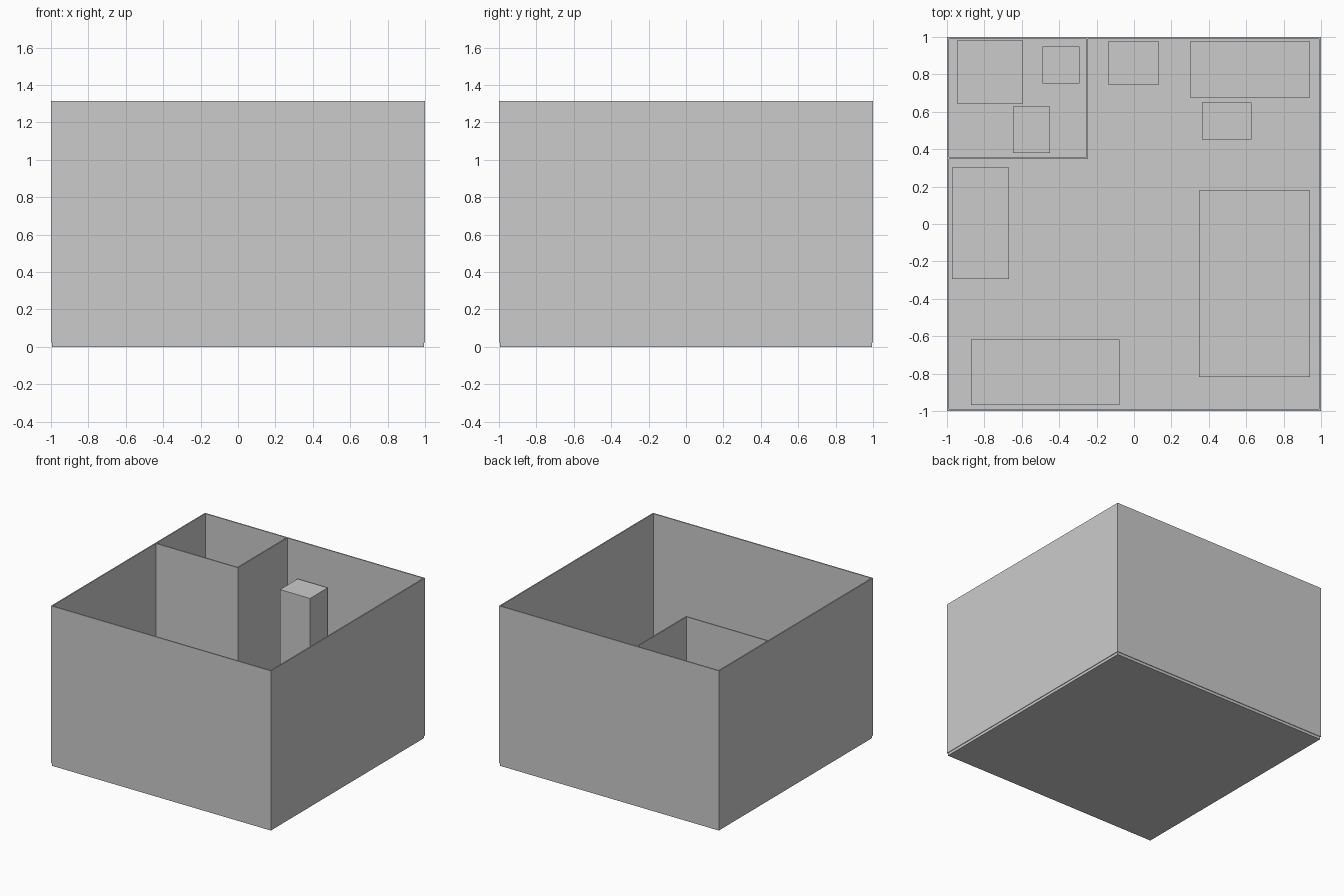
import bpy
import bmesh

if "Cube" in bpy.data.objects:
    bpy.data.objects.remove(bpy.data.objects["Cube"])

# One neutral grey for the whole model
grey = bpy.data.materials.new("plain_grey")
grey.diffuse_color = (0.6, 0.6, 0.6, 1.0)
grey.use_nodes = True
grey.node_tree.nodes["Principled BSDF"].inputs["Base Color"].default_value = grey.diffuse_color

FLOOR = 0.022   # top of the floor slab
TOP = 1.315     # top of the walls
T = 0.01        # wall thickness


def box(name, x0, x1, y0, y1, z0, z1):
    """Axis-aligned box between the given limits."""
    bm = bmesh.new()
    bmesh.ops.create_cube(bm, size=1.0)
    for v in bm.verts:
        v.co.x = x1 if v.co.x > 0 else x0
        v.co.y = y1 if v.co.y > 0 else y0
        v.co.z = z1 if v.co.z > 0 else z0
    mesh = bpy.data.meshes.new(name)
    bm.to_mesh(mesh)
    bm.free()
    mesh.materials.append(grey)
    obj = bpy.data.objects.new(name, mesh)
    bpy.context.collection.objects.link(obj)
    return obj


# Floor slab, slightly inside the outer wall faces
box("floor", -0.995, 0.995, -0.995, 0.995, 0, FLOOR)

# Outer walls
box("front_wall", -1, 1, -1, -1 + T, FLOOR, TOP)
box("back_wall", -1, 1, 1 - T, 1, FLOOR, TOP)
box("left_wall", -1, -1 + T, -1 + T, 1 - T, FLOOR, TOP)
box("right_wall", 1 - T, 1, -1 + T, 1 - T, FLOOR, TOP)

# Bathroom partitions
box("bathroom_front_wall", -1 + T, -0.245, 0.348, 0.358, FLOOR, TOP)
box("bathroom_side_wall", -0.255, -0.245, 0.358, 1 - T, FLOOR, TOP)

# Furniture: name, x range, y range, height above the floor
furniture = [
    ("shower_tray", -0.945, -0.597, 0.642, 0.985, 0.06),
    ("washbasin", -0.488, -0.292, 0.75, 0.95, 0.42),
    ("toilet", -0.647, -0.448, 0.38, 0.628, 0.22),
    ("wardrobe", -0.14, 0.133, 0.745, 0.975, 0.99),
    ("desk", 0.3, 0.942, 0.677, 0.975, 0.38),
    ("chair", 0.363, 0.627, 0.453, 0.65, 0.24),
    ("bed", 0.347, 0.942, -0.817, 0.178, 0.25),
    ("sofa", -0.872, -0.078, -0.968, -0.618, 0.35),
    ("kitchen_counter", -0.972, -0.667, -0.294, 0.302, 0.45),
]
for name, x0, x1, y0, y1, h in furniture:
    box(name, x0, x1, y0, y1, FLOOR, FLOOR + h)
